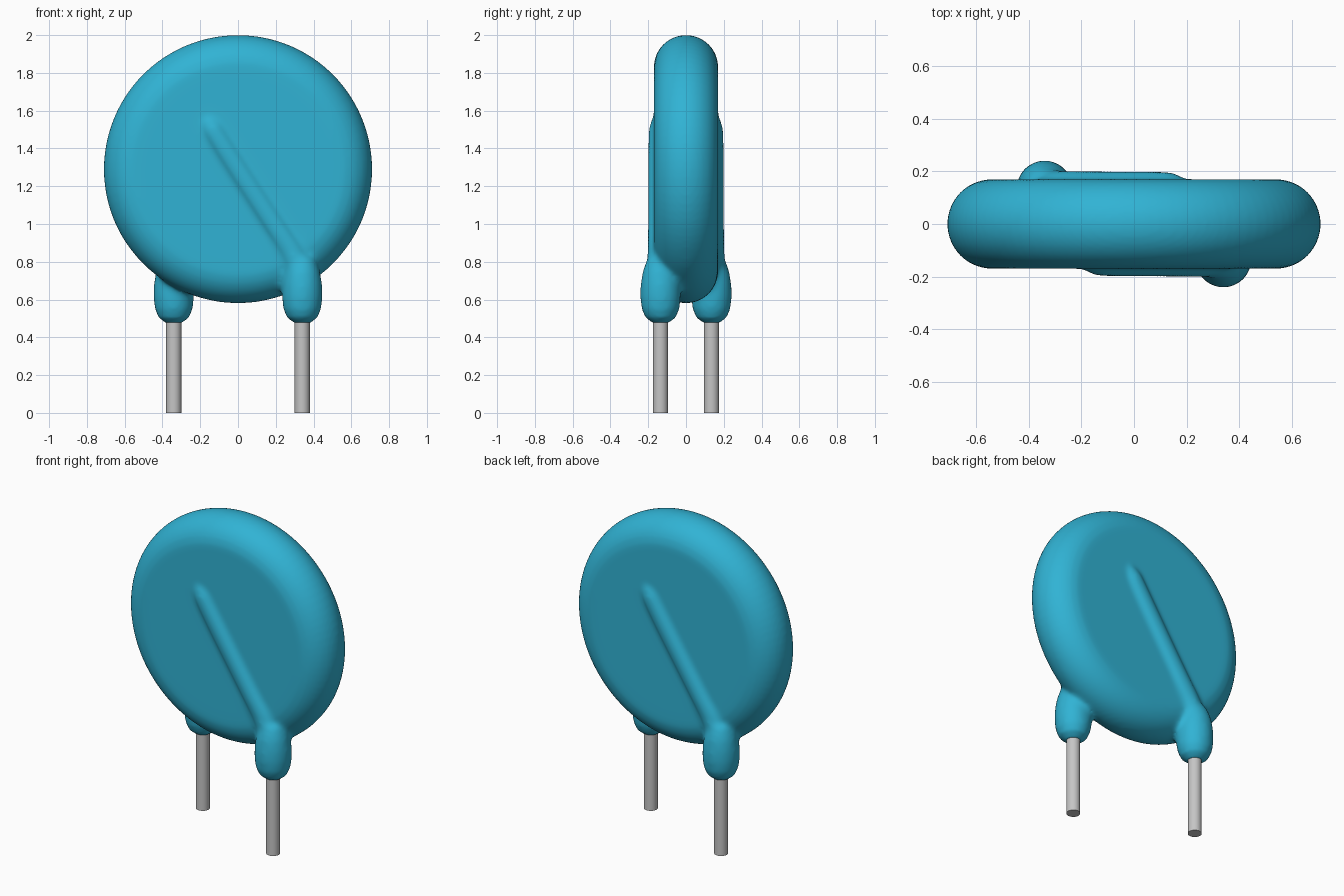
import bpy, bmesh, math
from mathutils import Matrix, Vector

cube = bpy.data.objects.get("Cube")
if cube:
    bpy.data.objects.remove(cube, do_unlink=True)


def material(name, rgb, rough):
    m = bpy.data.materials.new(name)
    m.use_nodes = True
    m.diffuse_color = (*rgb, 1)
    bsdf = m.node_tree.nodes["Principled BSDF"]
    bsdf.inputs["Base Color"].default_value = (*rgb, 1)
    bsdf.inputs["Roughness"].default_value = rough
    return m


blue = material("blue coating", (0.03, 0.45, 0.66), 0.4)
grey = material("grey metal", (0.56, 0.56, 0.56), 0.4)


def select_only(objs):
    bpy.ops.object.select_all(action='DESELECT')
    for o in objs:
        o.select_set(True)
    bpy.context.view_layer.objects.active = objs[0]


def lathe(name, profile, matrix, steps=96):
    """Spin a (radius, height) profile about local z, then place it."""
    bm = bmesh.new()
    verts = [bm.verts.new((r, 0, h)) for r, h in profile]
    edges = [bm.edges.new(p) for p in zip(verts, verts[1:])]
    bmesh.ops.spin(bm, geom=verts + edges, cent=(0, 0, 0), axis=(0, 0, 1),
                   angle=math.tau, steps=steps)
    bmesh.ops.remove_doubles(bm, verts=bm.verts, dist=1e-4)
    bmesh.ops.recalc_face_normals(bm, faces=bm.faces)
    bm.transform(matrix)
    me = bpy.data.meshes.new(name)
    bm.to_mesh(me)
    bm.free()
    ob = bpy.data.objects.new(name, me)
    bpy.context.collection.objects.link(ob)
    return ob


def tube(name, points):
    """Tapered round tube through (x, y, z, radius) points."""
    cu = bpy.data.curves.new(name, 'CURVE')
    cu.dimensions = '3D'
    cu.bevel_depth = 1.0
    cu.bevel_resolution = 6
    cu.use_fill_caps = True
    sp = cu.splines.new('NURBS')
    sp.points.add(len(points) - 1)
    for p, (x, y, z, r) in zip(sp.points, points):
        p.co = (x, y, z, 1)
        p.radius = r
    sp.order_u = 3
    sp.use_endpoint_u = True
    sp.resolution_u = 10
    ob = bpy.data.objects.new(name, cu)
    bpy.context.collection.objects.link(ob)
    select_only([ob])
    bpy.ops.object.convert(target='MESH')
    return bpy.context.view_layer.objects.active


# Disc with a fully rounded rim
R, T, CZ = 0.71, 0.17, 1.29
rim = [(R - T + T * math.cos(a), T * math.sin(a))
       for a in (math.pi * (i / 24 - 0.5) for i in range(25))]
disc = lathe("coated_disc", [(0, -T)] + rim + [(0, T)],
             Matrix.Translation((0, 0, CZ)) @ Matrix.Rotation(math.pi / 2, 4, 'X'))
parts = [disc]

# Coated feet, lead ridges and bare leads: same on both faces, half a turn apart
FX, FY = 0.34, -0.135
foot_profile = [(0, .475), (.045, .478), (.08, .505), (.1, .55), (.108, .61),
                (.106, .68), (.095, .75), (.07, .82), (0, .86)]
leads = []
for side, s in (("front", 1), ("back", -1)):
    place = Matrix.Translation((s * FX, s * FY, 0))
    parts.append(lathe(side + "_foot", foot_profile, place, 32))
    path = [(.34, -.135, .62, .08), (.335, -.132, .78, .075), (.20, -.128, .98, .073),
            (-.10, -.128, 1.44, .073), (-.15, -.122, 1.53, .072), (-.21, -.075, 1.62, .06)]
    parts.append(tube(side + "_ridge", [(s * x, s * y, z, r) for x, y, z, r in path]))
    lead = lathe(side + "_lead", [(0, 0), (.04, 0), (.04, .6), (0, .6)], place, 32)
    lead.data.materials.append(grey)
    leads.append(lead)

# Fuse the coating into one skin
select_only(parts)
bpy.ops.object.join()
remesh = disc.modifiers.new("fuse", 'REMESH')
remesh.mode = 'VOXEL'
remesh.voxel_size = 0.012
bpy.ops.object.modifier_apply(modifier=remesh.name)

# Melt the junctions: strongest where feet meet the disc, gentle along the ridges
group = disc.vertex_groups.new(name="melt")
for v in disc.data.vertices:
    x, y, z = v.co
    near_foot = min(1, max(0, (z - 0.5) / 0.1)) * min(1, max(0, (1.0 - z) / 0.15))
    on_face = 0.35 if abs(y) > 0.16 else 0.12
    group.add([v.index], max(near_foot, on_face), 'REPLACE')
melt = disc.modifiers.new("melt", 'SMOOTH')
melt.factor = 0.5
melt.iterations = 24
melt.vertex_group = group.name
bpy.ops.object.modifier_apply(modifier=melt.name)

disc.data.materials.clear()
disc.data.materials.append(blue)
for p in disc.data.polygons:
    p.material_index = 0
    p.use_smooth = True

for lead in leads:
    select_only([lead])
    bpy.ops.object.shade_smooth_by_angle(angle=math.radians(40))
